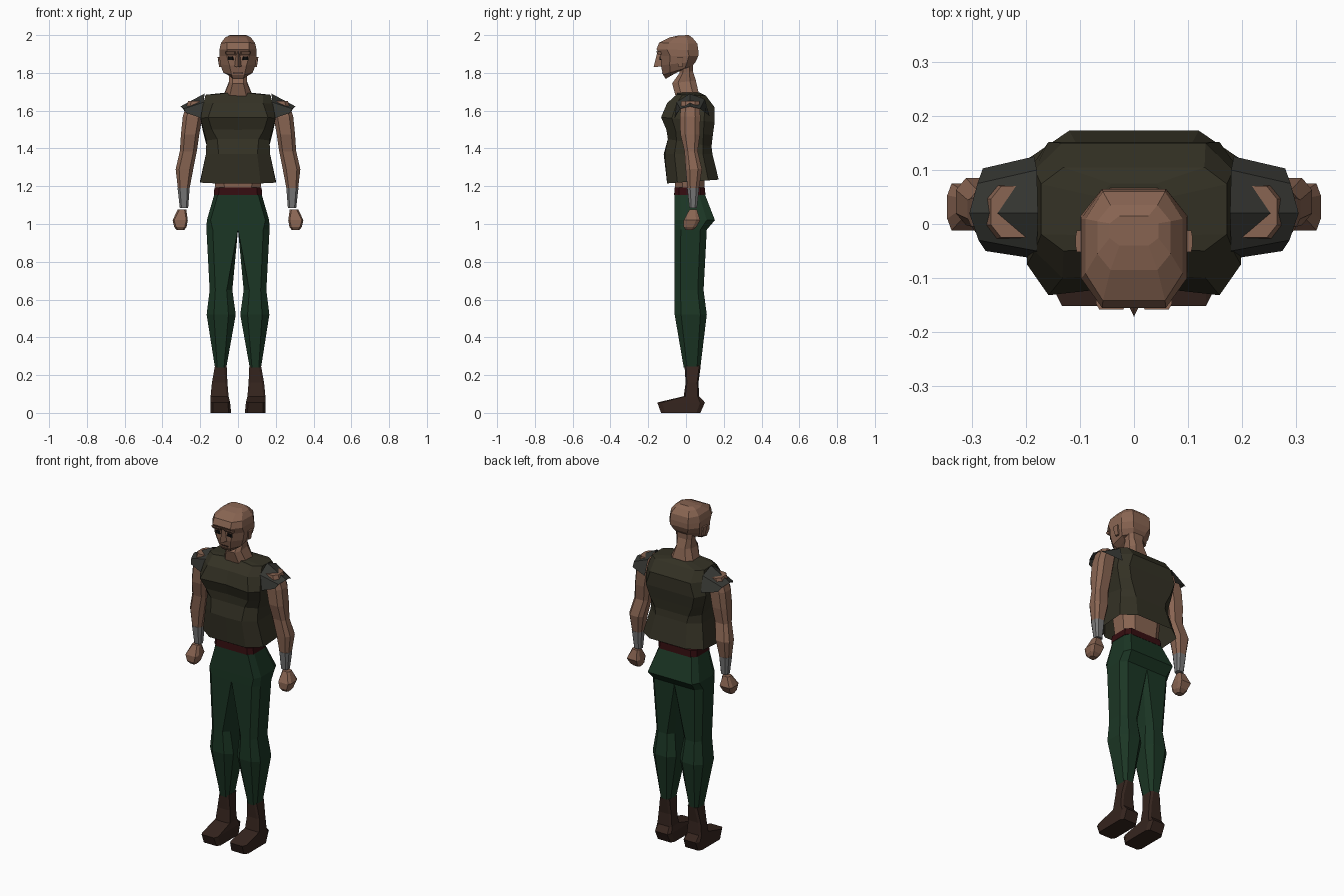
import bpy, bmesh


def material(name, r, g, b):
    m = bpy.data.materials.new(name)
    m.diffuse_color = (r, g, b, 1)
    return m


SKIN = material("skin", .25, .13, .085)
SHIRT = material("shirt_olive", .034, .031, .018)
SLEEVE = material("sleeve_grey", .036, .037, .032)
PANTS = material("pants_green", .011, .037, .018)
BELT = material("belt_red", .035, .004, .005)
BOOT = material("boot_brown", .036, .018, .013)
STEEL = material("bracer_grey", .19, .19, .19)
BLACK = material("eye_black", .004, .004, .004)


def loft(name, rings, mat, closed=True, caps=(True, True), mirror=False):
    """Skin a list of point rings with flat faces."""
    bm = bmesh.new()
    vs = [[bm.verts.new(p) for p in r] for r in rings]
    n = len(rings[0])
    for a, b in zip(vs, vs[1:]):
        for i in range(n if closed else n - 1):
            j = (i + 1) % n
            bm.faces.new((a[i], a[j], b[j], b[i]))
    for use, ring in zip(caps, (vs[0], vs[-1])):
        if use and closed:
            bm.faces.new(ring)
    bmesh.ops.recalc_face_normals(bm, faces=bm.faces)
    me = bpy.data.meshes.new(name)
    bm.to_mesh(me)
    bm.free()
    me.materials.append(mat)
    ob = bpy.data.objects.new(name, me)
    bpy.context.collection.objects.link(ob)
    if mirror:
        ob.modifiers.new("mirror", 'MIRROR').use_axis[0] = True
    return ob


def ring(zf, zb, x0, x1, yf, yb, cx=.2, bulge=0, cy=.25):
    """Chamfered cross-section; front and back heights may differ."""
    co = cx * (x1 - x0)
    ci = 0 if x0 == 0 else co
    dy = cy * (yb - yf)
    xm = (x0 + x1) / 2
    pts = [(xm, yf - bulge), (x1 - co, yf), (x1, yf + dy), (x1, yb - dy),
           (x1 - co, yb), (xm, yb), (x0 + ci, yb), (x0, yb - dy),
           (x0, yf + dy), (x0 + ci, yf)]
    return [(x, y, zf + (zb - zf) * (y - yf) / (yb - yf)) for x, y in pts]


def tube(name, rows, mat, cy=.25, **kw):
    return loft(name, [ring(*r, cy=cy) for r in rows], mat, **kw)


def centred(name, rows, mat, **kw):
    return tube(name, [(r[0], r[1], -r[2], *r[2:]) for r in rows], mat, **kw)


def limb(name, rows, mat, **kw):
    return tube(name, [(r[0], *r) for r in rows], mat, mirror=True, **kw)


# Shirt, open at the hem
centred("shirt", [
    (1.215, 1.235, .200, -.100, .173, .20),
    (1.37, 1.37, .170, -.112, .140, .20, .006),
    (1.45, 1.41, .167, -.096, .135, .17),
    (1.50, 1.47, .182, -.104, .142, .12, -.01),
    (1.565, 1.54, .198, -.132, .152, .10, -.018),
    (1.64, 1.62, .184, -.100, .150, .14, -.008),
    (1.685, 1.68, .172, -.050, .105, .12),
    (1.695, 1.695, .070, -.045, .075, .2)], SHIRT, cy=.2, caps=(False, True))

# Cap sleeves
inner = [(.178, -.065, 1.555), (.18, -.05, 1.645), (.178, .02, 1.69),
         (.18, .10, 1.66), (.185, .125, 1.57)]
outer = [(.275, -.05, 1.588), (.288, -.03, 1.61), (.305, .02, 1.622),
         (.29, .075, 1.61), (.28, .103, 1.59)]
loft("sleeve", [inner, outer], SLEEVE, closed=False, mirror=True)

# Waist, belt
centred("waist", [(1.17, 1.17, .118, -.055, .095),
                  (1.40, 1.40, .140, -.075, .11)], SKIN)
centred("belt", [(1.153, 1.153, .128, -.063, .103, .1),
                 (1.192, 1.192, .125, -.06, .10, .1)], BELT, cy=.15)

# Trousers: each half runs from the waist to the ankle
limb("trouser_leg", [
    (1.157, 0, .125, -.06, .10, .15),
    (1.02, 0, .165, -.062, .153, .12),
    (.97, 0, .167, -.062, .11, .2),
    (.65, .03, .150, -.06, .093, .25),
    (.52, .012, .166, -.06, .11, .25),
    (.24, .062, .122, -.012, .076, .2)], PANTS, cy=.2)

# Boots
limb("boot", [
    (.25, .060, .122, -.008, .078, .2),
    (.16, .056, .138, -.002, .066, .15),
    (.088, .05, .145, -.012, .07, .12),
    (.055, .042, .146, -.152, .10, .12),
    (0, .036, .146, -.132, .076, .12)], BOOT, cy=.1)

# Arms, bracers, fists
limb("arm", [
    (1.65, .17, .265, -.025, .07),
    (1.57, .188, .292, -.032, .076),
    (1.475, .205, .302, -.030, .074),
    (1.385, .218, .308, -.008, .062),
    (1.29, .237, .330, -.002, .085),
    (1.185, .257, .318, .008, .068)], SKIN)
limb("bracer", [(1.19, .256, .320, .006, .070),
                (1.085, .264, .308, .018, .058)], STEEL)
limb("fist", [
    (1.076, .274, .320, .018, .058),
    (1.02, .266, .346, -.012, .075, .1),
    (.985, .272, .338, -.012, .055, .15),
    (.967, .285, .325, .0, .035)], SKIN)

# Neck and head
centred("neck", [
    (1.675, 1.69, .075, -.055, .068),
    (1.745, 1.76, .047, -.073, .052),
    (1.80, 1.81, .05, -.034, .036),
    (1.88, 1.88, .06, -.03, .04)], SKIN)
centred("head", [
    (1.768, 1.835, .045, -.107, .0, .2),
    (1.79, 1.835, .078, -.122, .032, .28),
    (1.84, 1.86, .094, -.133, .052, .26),
    (1.89, 1.89, .099, -.134, .065, .2),
    (1.925, 1.92, .098, -.156, .065, .2),
    (1.96, 1.955, .09, -.142, .060, .18),
    (1.988, 1.985, .068, -.085, .035, .18),
    (1.998, 2.0, .045, -.04, .015, .2)], SKIN)

# Face details
loft("nose", [[(-.01, -.13, 1.915), (.01, -.13, 1.915), (0, -.15, 1.915)],
              [(-.022, -.125, 1.835), (.022, -.125, 1.835), (0, -.172, 1.83)]], SKIN)
limb("eye", [(1.868, .022, .056, -.139, -.12), (1.886, .026, .052, -.139, -.12)], BLACK)
limb("eyebrow", [(1.898, .014, .066, -.149, -.12, .1), (1.912, .014, .07, -.158, -.12, .1)], SKIN)
limb("ear", [(1.83, .088, .10, -.04, -.018, .1), (1.885, .09, .108, -.052, -.012, .1)], SKIN)
centred("mouth", [(1.797, 1.797, .026, -.127, -.1, .1), (1.803, 1.803, .026, -.128, -.1, .1)], BOOT)
